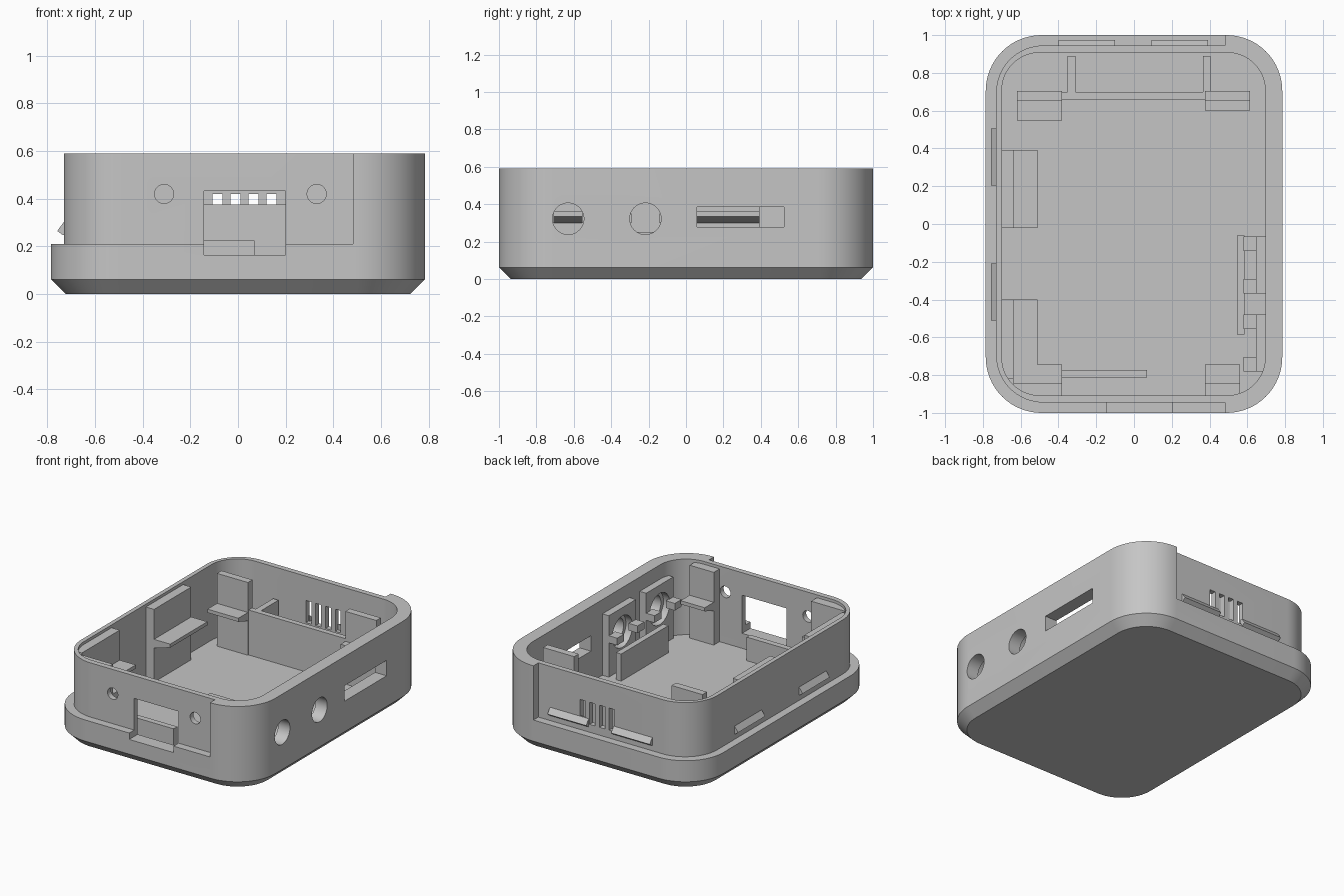
import bpy, bmesh, math
from mathutils import Vector

if "Cube" in bpy.data.objects:
    bpy.data.objects.remove(bpy.data.objects["Cube"])

grey = bpy.data.materials.new("plain_grey")
grey.diffuse_color = (0.56, 0.56, 0.56, 1)
grey.use_nodes = True
grey.node_tree.nodes["Principled BSDF"].inputs["Base Color"].default_value = grey.diffuse_color

FLOOR, POST_TOP = 0.06, 0.57


def finish(name, bm):
    bmesh.ops.recalc_face_normals(bm, faces=bm.faces)
    me = bpy.data.meshes.new(name)
    bm.to_mesh(me)
    bm.free()
    me.materials.append(grey)
    ob = bpy.data.objects.new(name, me)
    bpy.context.collection.objects.link(ob)
    return ob


def loft(name, rings):
    """Closed solid through equal-length rings of points."""
    bm = bmesh.new()
    vs = [[bm.verts.new(p) for p in r] for r in rings]
    n = len(vs[0])
    for a, b in zip(vs, vs[1:]):
        for i in range(n):
            bm.faces.new((a[i], a[(i + 1) % n], b[(i + 1) % n], b[i]))
    bm.faces.new(vs[0][::-1])
    bm.faces.new(vs[-1])
    return finish(name, bm)


def box(name, x0, x1, y0, y1, z0, z1):
    return loft(name, [[(x0, y0, z), (x1, y0, z), (x1, y1, z), (x0, y1, z)] for z in (z0, z1)])


def rounded(name, x0, x1, y, r, levels, seg=16):
    """Rounded rectangle solid; levels are (inset, z)."""
    rings = []
    for d, z in levels:
        ring = []
        for k, (cx, cy) in enumerate(((x1 - r, y - r), (x0 + r, y - r), (x0 + r, r - y), (x1 - r, r - y))):
            for i in range(seg + 1):
                a = math.pi / 2 * (k + i / seg)
                ring.append((cx + (r - d) * math.cos(a), cy + (r - d) * math.sin(a), z))
        rings.append(ring)
    return loft(name, rings)


def cylinder(name, centre, axis, r, length, seg=40):
    c, d = Vector(centre), Vector(axis)
    u = Vector((0, 0, 1))
    v = d.cross(u)
    ring = [r * (u * math.cos(t) + v * math.sin(t)) for t in (2 * math.pi * i / seg for i in range(seg))]
    return loft(name, [[c + p + d * s for p in ring] for s in (-length / 2, length / 2)])


def wedge(name, start, end, out, profile):
    """Sweep a profile of (outward, z) from start to end (xy)."""
    return loft(name, [[(p[0] + out[0] * o, p[1] + out[1] * o, z) for o, z in profile] for p in (start, end)])


def boolean(ob, cutters, op='DIFFERENCE'):
    for c in cutters:
        m = ob.modifiers.new("cut", 'BOOLEAN')
        m.operation, m.object, m.solver = op, c, 'EXACT'
    bpy.context.view_layer.update()
    me = bpy.data.meshes.new_from_object(ob.evaluated_get(bpy.context.evaluated_depsgraph_get()))
    ob.modifiers.clear()
    ob.data = me
    for c in cutters:
        bpy.data.objects.remove(c)
    return ob


# Outer tray with chamfered underside
case = rounded("case_shell", -0.785, 0.785, 1.0, 0.295, [(0.062, 0), (0, 0.062), (0, 0.59)])

# Rebate around the upper walls, leaving the right side full thickness
rebate = box("rebate", -1.5, 0.483, -1.5, 1.5, 0.21, 0.8)
boolean(rebate, [rounded("lip", -0.73, 1.3, 0.945, 0.25, [(0, 0.1), (0, 0.9)])])

# Cavity, ports, vents and screw holes
cuts = [rebate,
        rounded("cavity", -0.70, 0.695, 0.907, 0.20, [(0, FLOOR), (0, 0.9)]),
        box("front_window", -0.143, 0.20, -1.2, -0.85, 0.165, 0.432),
        box("side_slot", 0.62, 0.9, 0.06, 0.525, 0.277, 0.385)]
for x in (-0.31, 0.33):
    cuts.append(cylinder("screw_hole", (x, -0.95, 0.42), (0, 1, 0), 0.04, 0.2))
for y in (-0.63, -0.217):
    cuts.append(cylinder("jack_hole", (0.75, y, 0.322), (1, 0, 0), 0.084, 0.3))
for i in range(4):
    x = -0.087 + 0.0757 * i
    cuts.append(box("vent", x - 0.021, x + 0.021, 0.85, 1.1, 0.265, 0.42))
boolean(case, cuts)

# Snap ridges on the back and left walls
snap = [(-0.01, 0.247), (0.004, 0.247), (0.028, 0.265), (0, 0.303), (-0.01, 0.303)]
for x0, x1 in ((-0.40, -0.10), (0.093, 0.393)):
    wedge("back_snap", (x0, 0.945), (x1, 0.945), (0, 1), snap)
for y0, y1 in ((0.205, 0.505), (-0.51, -0.21)):
    wedge("left_snap", (-0.73, y0), (-0.73, y1), (-1, 0), snap)


def trim(ob):
    """Keep a part inside the rounded cavity."""
    return boolean(ob, [rounded("bound", -0.708, 0.703, 0.915, 0.205, [(0, 0), (0, 0.8)])], 'INTERSECT')


def ledge(depth):
    return [(-0.01, 0.30), (0, 0.30), (depth, 0.335), (depth, 0.36), (-0.01, 0.36)]


Z0 = FLOOR - 0.01
# Left wall posts with board ledges
for y0, y1, top in ((-0.02, 0.392, 0.392), (-0.82, -0.40, -0.40)):
    trim(box("left_post", -0.72, -0.637, y0, y1, Z0, POST_TOP))
    wedge("left_ledge", (-0.637, y0), (-0.637, y1), (1, 0), ledge(0.125))

# Front corner posts with ledges
for x0, x1 in ((-0.637, -0.38), (0.375, 0.562)):
    trim(box("front_post", x0, x1, -0.93, -0.843, Z0, POST_TOP))
    wedge("front_ledge", (x0, -0.843), (x1, -0.843), (0, 1), ledge(0.10))

# Back posts with ledges, standing free of the wall
for x0, x1 in ((-0.62, -0.38), (0.375, 0.615)):
    box("back_post", x0, x1, 0.653, 0.703, Z0, POST_TOP)
    wedge("back_ledge", (x0, 0.653), (x1, 0.653), (0, -1), ledge(0.106 if x0 < 0 else 0.053))

# Battery or board partitions
box("back_partition", -0.385, 0.38, 0.66, 0.698, Z0, 0.375)
for x in (-0.33, 0.385):
    box("back_fin", x - 0.021, x + 0.021, 0.69, 0.89, Z0, 0.375)
box("front_partition", -0.38, 0.07, -0.813, -0.772, Z0, 0.225)
box("jack_partition", 0.546, 0.586, -0.585, -0.062, Z0, 0.25)

# Jack cradles: pierced plate with a pair of clips
for y in (-0.63, -0.217):
    plate = box("jack_plate", 0.645, 0.702, y - 0.15, y + 0.15, Z0, 0.49)
    boolean(plate, [cylinder("bore", (0.67, y, 0.322), (1, 0, 0), 0.11, 0.2)])
    for s in (-1, 1):
        a, b = sorted((y + s * 0.075, y + s * 0.15))
        box("jack_clip", 0.58, 0.65, a, b, 0.30, 0.35)

# Smooth curved walls while keeping edges crisp
bpy.ops.object.select_all(action='DESELECT')
for ob in bpy.context.scene.objects:
    ob.select_set(True)
bpy.context.view_layer.objects.active = case
bpy.ops.object.shade_smooth_by_angle(angle=math.radians(30))
